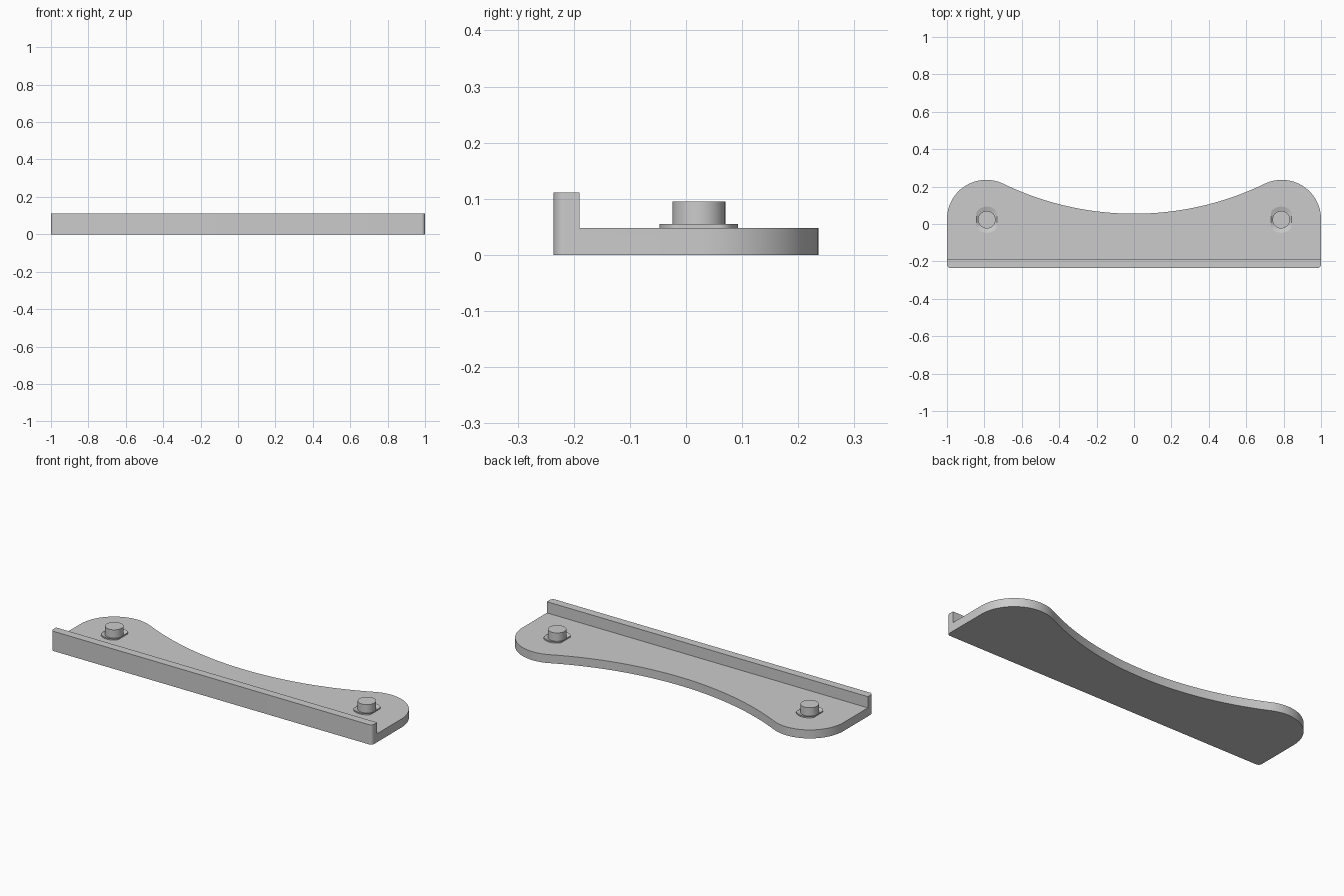
import bpy, bmesh
from math import sin, cos, pi, sqrt, atan2, radians

cube = bpy.data.objects.get("Cube")
if cube:
    bpy.data.objects.remove(cube)

grey = bpy.data.materials.new("light_grey")
grey.use_nodes = True
grey.diffuse_color = (0.6, 0.6, 0.6, 1)
grey.node_tree.nodes["Principled BSDF"].inputs["Base Color"].default_value = (0.6, 0.6, 0.6, 1)

HALF_DEPTH, PLATE_TOP, LIP_TOP, LIP_BACK = 0.236, 0.048, 0.111, -0.19
END_R, WAIST_Y, CORNER_R = 0.21, 0.055, 0.02
PEG_X, PEG_Y, PEG_R, PEG_TOP = 0.787, 0.023, 0.047, 0.095


def arc(cx, cy, r, start, end, n):
    return [(cx + r * cos(start + (end - start) * i / n),
             cy + r * sin(start + (end - start) * i / n)) for i in range(n + 1)]


def finish(name, bm):
    bmesh.ops.recalc_face_normals(bm, faces=bm.faces)
    mesh = bpy.data.meshes.new(name)
    bm.to_mesh(mesh)
    bm.free()
    mesh.materials.append(grey)
    obj = bpy.data.objects.new(name, mesh)
    bpy.context.collection.objects.link(obj)
    return obj


def smooth(obj):
    bpy.ops.object.select_all(action='DESELECT')
    obj.select_set(True)
    bpy.context.view_layer.objects.active = obj
    bpy.ops.object.shade_smooth_by_angle(angle=radians(30))


def prism(name, outline, z0, z1):
    bm = bmesh.new()
    face = bm.faces.new([bm.verts.new((x, y, z0)) for x, y in outline])
    top = bmesh.ops.extrude_face_region(bm, geom=[face])["geom"]
    bmesh.ops.translate(bm, vec=(0, 0, z1 - z0),
                        verts=[v for v in top if isinstance(v, bmesh.types.BMVert)])
    return finish(name, bm)


# Base outline: rounded front corner, round end, tangent concave waist, mirrored
end_x, end_y = 1 - END_R, HALF_DEPTH - END_R
rise = WAIST_Y - end_y
waist_r = (end_x ** 2 + rise ** 2 - END_R ** 2) / (2 * (END_R - rise))
waist_cy = WAIST_Y + waist_r
tangent = atan2(waist_cy - end_y, -end_x)
half = arc(1 - CORNER_R, CORNER_R - HALF_DEPTH, CORNER_R, -pi / 2, 0, 8)
half += arc(end_x, end_y, END_R, 0, tangent, 40)
half += arc(0, waist_cy, waist_r, tangent - pi, -pi / 2, 32)[1:]
outline = half + [(-x, y) for x, y in reversed(half[:-1])]
base = prism("base_with_front_lip", outline, 0, LIP_TOP)

# Cut away everything behind the lip above the plate
cutter = prism("lip_cutter", [(-2, LIP_BACK), (2, LIP_BACK), (2, 1), (-2, 1)], PLATE_TOP, 1)
cutter.hide_render = True
cut = base.modifiers.new("cut", 'BOOLEAN')
cut.operation, cut.solver, cut.object = 'DIFFERENCE', 'EXACT', cutter
bpy.context.view_layer.objects.active = base
bpy.ops.object.modifier_apply(modifier="cut")
bpy.data.objects.remove(cutter)
smooth(base)


# Dished collar with two flattened sides
def collar(name, cx):
    bm = bmesh.new()
    n, radius, flat = 64, 0.07, 0.054
    rings = [[], [], []]
    for i in range(n):
        a = 2 * pi * i / n
        x, y = radius * cos(a), radius * sin(a)
        x = max(-flat, min(flat, x))
        if abs(x) == flat:
            y = max(-1, min(1, sin(a) / sin(pi / 4))) * sqrt(radius ** 2 - flat ** 2) \
                if abs(sin(a)) < sin(pi / 4) else y
        rings[0].append(bm.verts.new((cx + x, PEG_Y + y, PLATE_TOP - 0.002)))
        rings[1].append(bm.verts.new((cx + x, PEG_Y + y, PLATE_TOP + 0.007)))
        rings[2].append(bm.verts.new((cx + PEG_R * cos(a), PEG_Y + PEG_R * sin(a), PLATE_TOP)))
    for lower, upper in zip(rings, rings[1:]):
        for i in range(n):
            j = (i + 1) % n
            bm.faces.new((lower[i], lower[j], upper[j], upper[i]))
    smooth(finish(name, bm))


# Pegs with their collars
for side, sx in (("left", 1), ("right", -1)):
    cx = sx * PEG_X
    smooth(prism(side + "_peg", arc(cx, PEG_Y, PEG_R, 0, 2 * pi, 48)[:-1],
                 PLATE_TOP - 0.01, PEG_TOP))
    collar(side + "_collar", cx)
